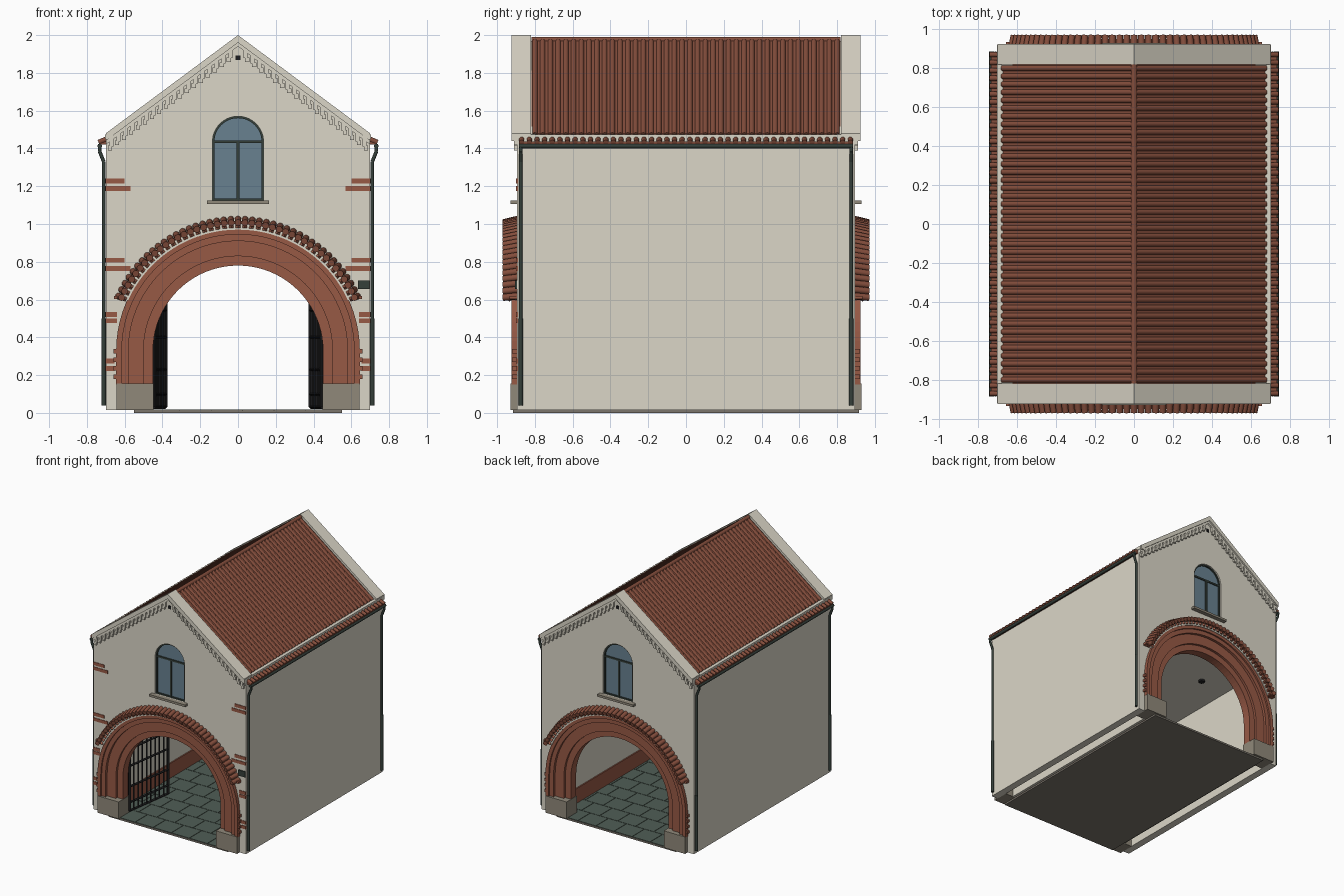
import bpy
import bmesh
from math import pi, sin, cos, radians
from mathutils import Matrix, Vector

default_cube = bpy.data.objects.get("Cube")
if default_cube:
    bpy.data.objects.remove(default_cube, do_unlink=True)


def material(name, *rgb):
    mat = bpy.data.materials.new(name)
    mat.use_nodes = True
    mat.diffuse_color = (*rgb, 1)
    mat.node_tree.nodes["Principled BSDF"].inputs["Base Color"].default_value = (*rgb, 1)
    return mat


cream = material("cream plaster", .71, .675, .575)
brick = material("red brick", .31, .1, .06)
clay = material("roof clay", .23, .075, .045)
stone = material("grey stone", .28, .25, .195)
glass = material("blue glass", .14, .22, .28)
metal = material("dark green metal", .035, .05, .042)
iron = material("black iron", .012, .012, .013)
paving = material("green paving", .08, .112, .092)
base = material("dark base", .2, .18, .15)


class Part:
    """Collects boxes and tubes into one object."""

    def __init__(self, name, mat):
        self.name, self.mat, self.bm = name, mat, bmesh.new()

    def box(self, x0, x1, y0, y1, z0, z1):
        size = Vector((abs(x1 - x0), abs(y1 - y0), abs(z1 - z0)))
        mid = Vector((x0 + x1, y0 + y1, z0 + z1)) / 2
        bmesh.ops.create_cube(self.bm, size=1, matrix=Matrix.Translation(mid) @ Matrix.Diagonal((*size, 1)))

    def tube(self, p, q, r, sides=10):
        p, q = Vector(p), Vector(q)
        turn = (q - p).to_track_quat('Z', 'Y').to_matrix().to_4x4()
        bmesh.ops.create_cone(self.bm, cap_ends=True, segments=sides, radius1=r, radius2=r,
                              depth=(q - p).length, matrix=Matrix.Translation((p + q) / 2) @ turn)

    def finish(self, smooth=False):
        mesh = bpy.data.meshes.new(self.name)
        self.bm.to_mesh(mesh)
        self.bm.free()
        mesh.materials.append(self.mat)
        obj = bpy.data.objects.new(self.name, mesh)
        bpy.context.collection.objects.link(obj)
        if smooth:
            activate(obj)
            bpy.ops.object.shade_smooth_by_angle(angle=radians(40))


def activate(obj):
    bpy.ops.object.select_all(action='DESELECT')
    obj.select_set(True)
    bpy.context.view_layer.objects.active = obj


def profile(name, mat, loops, y0, y1):
    """Extrudes closed x-z outlines along y; inner loops become holes."""
    curve = bpy.data.curves.new(name, 'CURVE')
    curve.dimensions, curve.fill_mode = '2D', 'BOTH'
    curve.extrude = abs(y1 - y0) / 2
    for loop in loops:
        spline = curve.splines.new('POLY')
        spline.points.add(len(loop) - 1)
        for point, (x, z) in zip(spline.points, loop):
            point.co = (x, z, 0, 1)
        spline.use_cyclic_u = True
    curve.materials.append(mat)
    obj = bpy.data.objects.new(name, curve)
    obj.rotation_euler.x = pi / 2
    obj.location.y = (y0 + y1) / 2
    bpy.context.collection.objects.link(obj)
    activate(obj)
    bpy.ops.object.convert(target='MESH')
    bpy.ops.object.shade_flat()


def arc(r, zc, start=0, end=180, n=40):
    angles = [radians(start + (end - start) * i / n) for i in range(n + 1)]
    return [(r * cos(a), zc + r * sin(a)) for a in angles]


def arch(r, zc, z0):
    return [(r, z0)] + arc(r, zc) + [(-r, z0)]


SPRING, GROUND, SLOPE, HALF = .33, .015, .743, .70
EAVE, WIN_Z, WIN_R, WIN_SILL = 1.46, 1.435, .135, 1.125
FOOT, WALL, CEILING = .15, .896, .81


def rake(x, drop=0):
    return 2 - drop - SLOPE * abs(x)


def chevron(half, top, bottom):
    return [(-half, rake(half, top)), (0, rake(0, top)), (half, rake(half, top)),
            (half, rake(half, bottom)), (0, rake(0, bottom)), (-half, rake(half, bottom))]


# Both gable ends
for s, end in ((-1, "front"), (1, "back")):
    opening = arch(.64, SPRING, GROUND)
    wall = [(-HALF, GROUND), (-HALF, EAVE), (0, 1.97), (HALF, EAVE), (HALF, GROUND)]
    profile(end + "_gable_wall", cream, [wall + opening, arch(WIN_R, WIN_Z, WIN_SILL)], s * .8, s * WALL)
    profile(end + "_coping", cream, [chevron(HALF, 0, .04)], s * .82, s * .924)
    profile(end + "_rake_band", cream, [chevron(HALF, .035, .06)], s * .88, s * .911)

    # Stepped ornament under the rake
    teeth = Part(end + "_rake_teeth", cream)
    for side in (-1, 1):
        for i in range(18):
            x = .03 + .037 * i
            z = rake(x, .06)
            teeth.box(side * x, side * (x + .02), s * .88, s * .911, z - .04, z)
            teeth.box(side * (x + .008), side * (x + .03), s * .88, s * .911, z - .06, z - .035)
    teeth.finish()

    # Stepped brick archway on stone feet
    for r0, r1, y in ((.45, .5, .87), (.5, .58, .89), (.58, .615, .912), (.615, .645, .925)):
        ring = arch(r1, SPRING, FOOT) + arch(r0, SPRING, FOOT)[::-1]
        profile(end + "_brick_arch", brick, [ring], s * .8, s * y)
    feet = Part(end + "_stone_feet", stone)
    toothing = Part(end + "_arch_toothing", brick)
    for side in (-1, 1):
        feet.box(side * .447, side * .643, s * .795, s * .93, GROUND, FOOT + .005)
        for i in range(4):
            z = .18 + .045 * i
            toothing.box(side * .63, side * .658, s * .88, s * .92, z, z + .022)
        toothing.box(side * .6, side * .657, s * .88, s * .935, .602, .62)
    feet.finish()
    toothing.finish()

    # Tiled hood over the arch
    lo, hi, count = 24.5, 155.5, 42
    band = arc(.672, SPRING, lo, hi) + arc(.64, SPRING, lo, hi)[::-1]
    profile(end + "_hood_band", cream, [band], s * .88, s * .93)
    bed = arc(.686, SPRING, lo, hi) + arc(.67, SPRING, lo, hi)[::-1]
    profile(end + "_hood_bed", brick, [bed], s * .88, s * .95)
    hood = Part(end + "_hood_tiles", clay)
    dentils = Part(end + "_hood_dentils", brick)
    for i in range(count + 1):
        a = radians(lo + (hi - lo) * i / count)
        spot = lambda r, y: (r * cos(a), s * y, SPRING + r * sin(a))
        hood.tube(spot(.697, .885), spot(.677, .968), .018)
        dentils.tube(spot(.65, .935), spot(.68, .935), .012, 4)
    hood.finish(True)
    dentils.finish()

    # Arched window
    pane, inner = arch(WIN_R, WIN_Z, WIN_SILL), arch(WIN_R - .01, WIN_Z, WIN_SILL + .01)
    profile(end + "_window_glass", glass, [pane], s * .868, s * .875)
    profile(end + "_window_frame", metal, [pane, inner], s * .865, s * .885)
    bars = Part(end + "_window_bars", metal)
    bars.box(-.007, .007, s * .87, s * .883, WIN_SILL, WIN_Z)
    bars.box(-WIN_R, WIN_R, s * .87, s * .883, WIN_Z - .007, WIN_Z + .007)
    bars.finish()
    sill = Part(end + "_window_sill", stone)
    sill.box(-.165, .165, s * .86, s * .93, WIN_SILL - .018, WIN_SILL)
    sill.finish()
    vent = Part(end + "_gable_vent", iron)
    vent.box(-.012, .012, s * .88, s * .9, 1.867, 1.893)
    vent.finish()

# Brick corner strips and blank plate on the front
corners = Part("corner_bricks", brick)
for side in (-1, 1):
    for z, x in ((1.228, .6), (1.188, .57), (.808, .6), (.765, .57),
                 (.52, .64), (.488, .64), (.275, .655), (.235, .655)):
        corners.box(side * x, side * (HALF + .001), -.89, -WALL - .004, z - .013, z + .013)
corners.finish()
plate = Part("wall_plate", metal)
plate.box(.635, .697, -.89, -.905, .655, .702)
plate.finish()

# Side walls, passage lining and ceiling
sides = Part("side_walls", cream)
lining = Part("passage_walls", cream)
wainscot = Part("passage_wainscot", brick)
ledge = Part("eave_ledges", cream)
lamps = Part("ceiling_lamps", iron)
for s in (-1, 1):
    sides.box(s * .64, s * HALF, -.8, .8, GROUND, EAVE)
    lining.box(s * .55, s * .57, -.8, .8, GROUND, CEILING + .02)
    wainscot.box(s * .54, s * .552, -.8, .8, GROUND, .14)
    ledge.box(s * .66, s * .703, -.918, .918, 1.45, 1.475)
    for y in (-.49, .49):
        lamps.tube((s * .28, y, CEILING - .015), (s * .28, y, CEILING), .025, 12)
lining.box(-.57, .57, -.8, .8, CEILING, CEILING + .02)
for part in (sides, lining, wainscot, ledge, lamps):
    part.finish()

# Floor slab with staggered paving
slab = Part("base_slab", base)
slab.box(-.55, .55, -.915, .915, 0, .014)
slab.finish()
slabs = Part("paving_slabs", paving)
step, joint = .166, .002
for row in range(11):
    y = -.913 + step * row
    for col in range(8):
        x = -.64 + step * (col + row % 2 / 2)
        x0, x1 = max(x, -.548), min(x + step, .548)
        if x1 - x0 > .02:
            slabs.box(x0 + joint, x1 - joint, y + joint, y + step - joint, .01, .018)
slabs.finish()

# Main roof, ridge, eave tiles, gutters and downpipes
profile("roof_sheet", clay, [chevron(.672, .021, .06)], -.819, .819)
tiles = Part("roof_tiles", clay)
eaves = Part("eave_tiles", clay)
drains = Part("gutters_and_downpipes", metal)
for s in (-1, 1):
    for i in range(40):
        y = -.8 + 1.6 * i / 39
        tiles.tube((0, y, rake(0, .026)), (s * .675, y, rake(.675, .026)), .0145)
    for i in range(44):
        y = -.87 + 1.74 * i / 43
        eaves.tube((s * .69, y, 1.452), (s * .738, y, 1.432), .014)
    eaves.box(s * .69, s * .735, -.88, .88, 1.42, 1.436)
    drains.tube((s * .732, -.885, 1.413), (s * .732, .885, 1.413), .0125)
    for y in (-.875, .875):
        path = [(s * x, y, z) for x, z in ((.733, 1.41), (.733, 1.385), (.711, 1.33), (.711, .04))]
        for p, q in zip(path, path[1:]):
            drains.tube(p, q, .0095)
        drains.tube((s * .711, y, .5), (s * .711, y, .04), .0115)
tiles.tube((0, -.819, 1.974), (0, .819, 1.974), .017)
for part in (tiles, eaves, drains):
    part.finish(True)

# Open iron gate leaves inside the front arch
for s, side in ((-1, "right"), (1, "left")):
    gate = Part(side + "_gate_leaf", iron)
    hinge, free = Vector((s * .445, -.79, 0)), Vector((s * .385, -.37, 0))
    low, high, n = Vector((0, 0, .03)), Vector((0, 0, .6)), 9
    for i in range(n + 1):
        foot = hinge.lerp(free, i / n)
        gate.tube(foot + low, foot + high, .012 if i in (0, n) else .007, 4)
    for t in (0, .12, .35, .65, .9, 1):
        rail = low.lerp(high, t)
        gate.tube(hinge + rail, free + rail, .01, 4)
    gate.finish()
